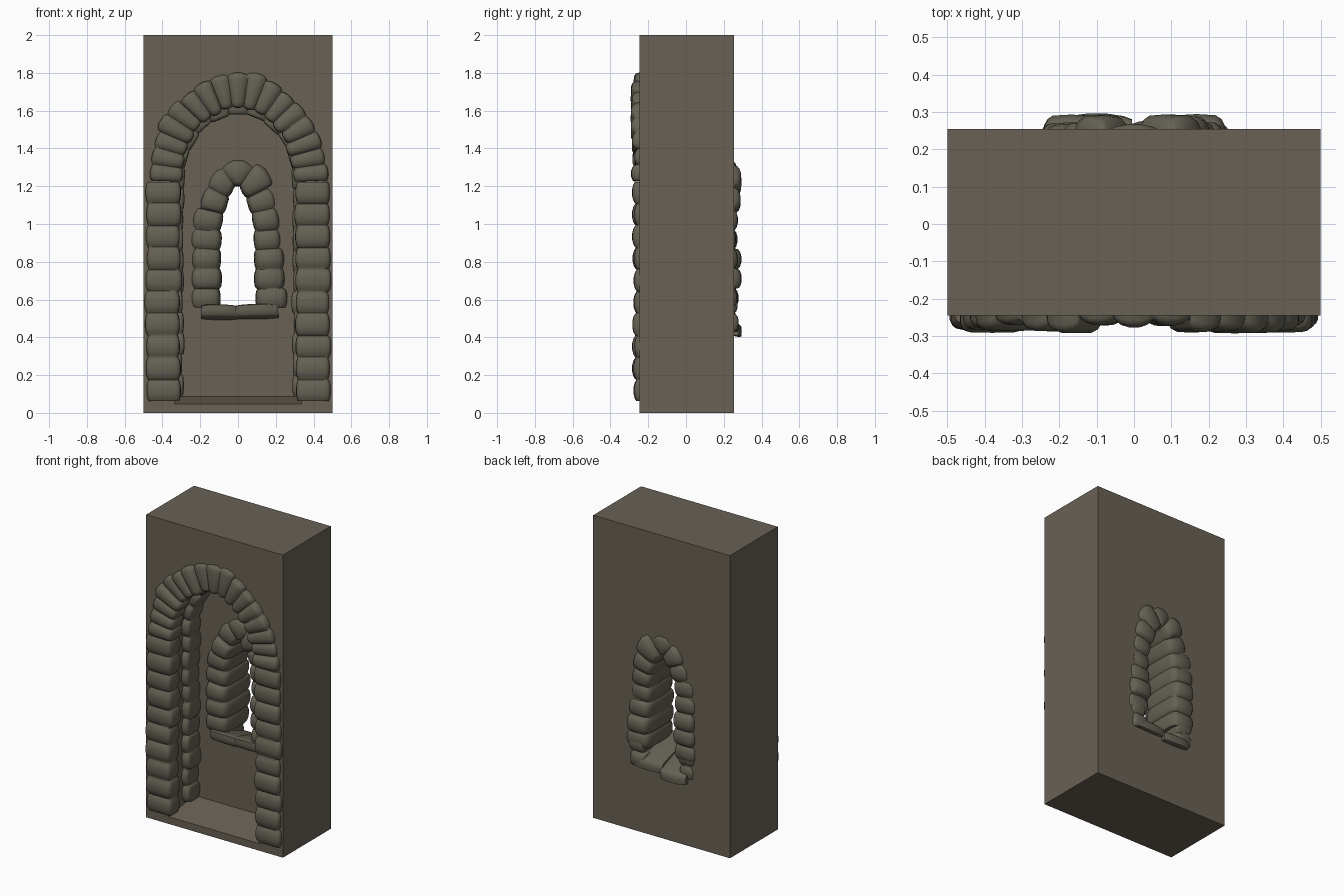
import bpy, bmesh, math, random
from mathutils import Vector

if "Cube" in bpy.data.objects:
    bpy.data.objects.remove(bpy.data.objects["Cube"])

random.seed(7)


def material(name, col):
    m = bpy.data.materials.new(name)
    m.diffuse_color = (*col, 1)
    m.use_nodes = True
    m.node_tree.nodes["Principled BSDF"].inputs["Base Color"].default_value = m.diffuse_color
    return m


WALL = material("wall stone", (0.14, 0.12, 0.092))
STONE = material("trim stone", (0.128, 0.118, 0.088))


def finish(name, bm, mat, smooth=True):
    bmesh.ops.recalc_face_normals(bm, faces=bm.faces)
    me = bpy.data.meshes.new(name)
    bm.to_mesh(me)
    bm.free()
    ob = bpy.data.objects.new(name, me)
    bpy.context.collection.objects.link(ob)
    me.materials.append(mat)
    bpy.context.view_layer.objects.active = ob
    ob.select_set(True)
    if smooth:
        bpy.ops.object.shade_smooth_by_angle(angle=math.radians(50))
    ob.select_set(False)
    return ob


def prism(name, front, back, y0, y1):
    """Solid between two matching x-z outlines."""
    bm = bmesh.new()
    a = [bm.verts.new((x, y0, z)) for x, z in front]
    b = [bm.verts.new((x, y1, z)) for x, z in back]
    bm.faces.new(a)
    bm.faces.new(b)
    n = len(a)
    for i in range(n):
        j = (i + 1) % n
        bm.faces.new((a[i], a[j], b[j], b[i]))
    return finish(name, bm, WALL, False)


def arc(rx, rz, zc, n=32):
    return [(-rx * math.cos(math.pi * i / n), zc + rz * math.sin(math.pi * i / n))
            for i in range(n + 1)]


def sample(path, t):
    """Point and direction at fraction t of a polyline's length."""
    p = [Vector(q) for q in path]
    lens = [(b - a).length for a, b in zip(p, p[1:])]
    d = t * sum(lens)
    for a, b, l in zip(p, p[1:], lens):
        if d <= l + 1e-6:
            return a.lerp(b, d / l), (b - a).normalized()
        d -= l
    return p[-1], (p[-1] - p[-2]).normalized()


def stones(name, path, count, width, y0, y1, jitter=0.012, tilt=None, sq=0.35):
    """Chain of lumpy rounded stones swept along an x-z path."""
    bm = bmesh.new()
    rings = []
    seg = 20
    for k in range(count):
        dw, dc = random.uniform(-jitter, jitter), random.uniform(-jitter, jitter) * .6
        df, db = random.uniform(-jitter, jitter) * .7, random.uniform(-jitter, jitter) * .7
        for u in (0.03, 0.14, 0.35, 0.65, 0.86, 0.97):
            pinch = abs(2 * u - 1) ** 3
            c, _ = sample(path, (k + u) / count)
            # averaged direction keeps bends smooth
            d0 = sample(path, max(0, (k + u) / count - .03))[0]
            d1 = sample(path, min(1, (k + u) / count + .03))[0]
            d = (d1 - d0).normalized()
            nrm = Vector((-d.y, d.x))
            hw = (width + dw) / 2 * (1.03 - .13 * pinch)
            ya, yb = y0 + df + .018 * pinch, y1 + db - .018 * pinch
            ring = []
            for s in range(seg):
                a = 2 * math.pi * s / seg
                ca, sa = math.cos(a), math.sin(a)
                px = math.copysign(abs(ca) ** sq, ca) * hw + dc
                y = (ya + yb) / 2 + math.copysign(abs(sa) ** sq, sa) * (yb - ya) / 2
                q = c + nrm * px
                z = q.y + (tilt * (y - y0) / (y1 - y0) if tilt else 0)
                ring.append(bm.verts.new((q.x, y, z)))
            rings.append(ring)
    for a, b in zip(rings, rings[1:]):
        for s in range(seg):
            t = (s + 1) % seg
            bm.faces.new((a[s], a[t], b[t], b[s]))
    bm.faces.new(rings[0])
    bm.faces.new(rings[-1])
    return finish(name, bm, STONE)


# wall block
rect = [(-.5, 0), (.5, 0), (.5, 2), (-.5, 2)]
wall = prism("wall", rect, rect, -.245, .255)

# arched niche with sloping floor, and window opening
top = arc(.335, .40, 1.22)
niche = prism("niche_cutter", [(-.335, .045)] + top + [(.335, .045)],
              [(-.335, .088)] + top + [(.335, .088)], -.26, .02)
wtop = arc(.15, .26, 1.0, 16)
window = prism("window_cutter", [(-.15, .55)] + wtop + [(.15, .55)],
               [(-.17, .43)] + wtop + [(.17, .43)], -.02, .30)
for cutter in (niche, window):
    cutter.hide_render = True
    mod = wall.modifiers.new("cut", "BOOLEAN")
    mod.operation = "DIFFERENCE"
    mod.solver = "EXACT"
    mod.object = cutter
    bpy.context.view_layer.objects.active = wall
    bpy.ops.object.modifier_apply(modifier=mod.name)
    bpy.data.objects.remove(cutter)
wall.select_set(True)
bpy.context.view_layer.objects.active = wall
bpy.ops.object.shade_smooth_by_angle(angle=math.radians(30))
wall.select_set(False)

# front pillars and arch
for side, sx in (("left", -1), ("right", 1)):
    stones("front_pillar_" + side, [(sx * .397, .06), (sx * .397, 1.225)],
           10, .18, -.28, -.15, .009)
stones("front_arch", arc(.388, .482, 1.225), 17, .182, -.282, -.15, .016)

# inner ring of small stones at the back of the niche
inner = [(-.33, .09)] + arc(.33, .398, 1.22) + [(.33, .09)]
stones("inner_arch", inner, 31, .082, -.11, .03, .008)

# window surround
half = [(-.165, .555), (-.168, .8), (-.155, 1.0), (-.125, 1.13), (-.07, 1.235)]
surround = half + [(0, 1.272)] + [(-x, z) for x, z in reversed(half)]
stones("window_surround", surround, 15, .155, -.015, .28, .022, sq=.4)
# lower back corners of the surround
for sx in (-1, 1):
    stones("window_foot", [(sx * .18, .43), (sx * .17, .62)], 2, .12, .12, .275, .015, sq=.4)

# sloping window sill in two stones
stones("window_sill_left", [(-.2, .548), (.0, .545)], 1, .076, -.03, .295, .002, -.118)
stones("window_sill_right", [(-.02, .545), (.22, .55)], 1, .076, -.03, .28, .002, -.09)
